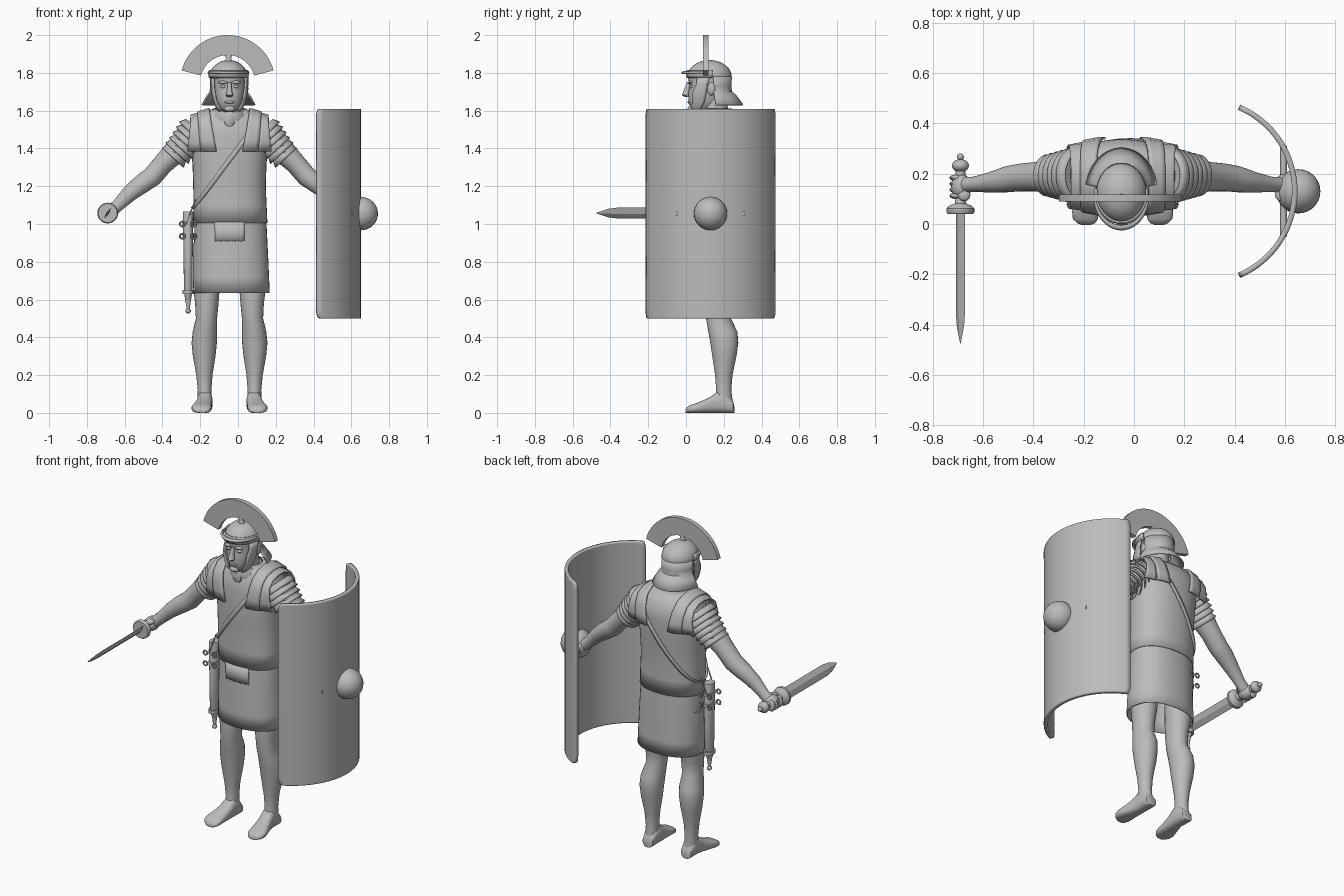
import bpy, bmesh, math
from mathutils import Vector as V

CX = -0.045                                   # body centre line
X, Y, Z = V((1, 0, 0)), V((0, 1, 0)), V((0, 0, 1))
TAU = 2 * math.pi
grey = bpy.data.materials.new("plain_grey")
grey.diffuse_color = (0.5, 0.5, 0.5, 1)


def finish(name, bm, thick=0, angle=40, offset=0):
    bmesh.ops.recalc_face_normals(bm, faces=bm.faces)
    me = bpy.data.meshes.new(name)
    bm.to_mesh(me)
    bm.free()
    me.materials.append(grey)
    ob = bpy.data.objects.new(name, me)
    bpy.context.collection.objects.link(ob)
    if thick:
        m = ob.modifiers.new("thickness", "SOLIDIFY")
        m.thickness, m.offset = thick, offset
    bpy.ops.object.select_all(action="DESELECT")
    ob.select_set(True)
    bpy.context.view_layer.objects.active = ob
    bpy.ops.object.shade_smooth_by_angle(angle=math.radians(angle))
    return ob


def grid(name, rows, closed=False, caps=False, thick=0, angle=40):
    """Skin a list of equally long point rows."""
    bm = bmesh.new()
    vs = [[bm.verts.new(p) for p in r] for r in rows]
    n = len(rows[0])
    for a, b in zip(vs, vs[1:]):
        for i in range(n if closed else n - 1):
            j = (i + 1) % n
            bm.faces.new((a[i], a[j], b[j], b[i]))
    if caps:
        bm.faces.new(vs[0])
        bm.faces.new(vs[-1])
    return finish(name, bm, thick, angle)


def spow(v, p):
    return math.copysign(abs(v) ** p, v)


def loft(name, secs, U=X, W=Y, a0=0, a1=TAU, n=28, p=1, caps=True, thick=0, angle=40):
    """Rings (centre, ru, rw) in the U/W plane; angle 0 points along -W."""
    closed = a1 - a0 > TAU - 1e-4
    rows = []
    for c, ru, rw in secs:
        aa = [a0 + (a1 - a0) * i / (n if closed else n - 1) for i in range(n)]
        rows.append([V(c) + U * ru * spow(math.sin(a), p) - W * rw * spow(math.cos(a), p) for a in aa])
    return grid(name, rows, closed, caps and closed, thick, angle)


def ball(name, c, r, n=20):
    bm = bmesh.new()
    bmesh.ops.create_uvsphere(bm, u_segments=n, v_segments=n // 2 + 2, radius=1)
    for v in bm.verts:
        v.co = V(c) + V((v.co.x * r[0], v.co.y * r[1], v.co.z * r[2]))
    return finish(name, bm)


# torso: (z, centre x, rx, centre y, ry)
BODY = [(0.635, -.033, .198, .185, .145), (0.8, -.036, .194, .185, .14), (1.0, -.04, .188, .185, .132),
        (1.2, -.045, .186, .185, .133), (1.32, -.045, .19, .187, .14), (1.42, -.045, .2, .19, .142),
        (1.5, -.045, .205, .192, .138), (1.56, -.045, .185, .19, .115), (1.59, -.045, .13, .18, .09),
        (1.61, -.045, .075, .165, .07)]


def body(z):
    for a, b in zip(BODY, BODY[1:]):
        if z <= b[0]:
            t = (z - a[0]) / (b[0] - a[0])
            return [u + (v - u) * t for u, v in zip(a, b)]
    return list(BODY[-1])


def skin(a, z, off=0):
    _, cx, rx, cy, ry = body(z)
    return V((cx + (rx + off) * spow(math.sin(a), .9), cy - (ry + off) * spow(math.cos(a), .9), z))


def wrap(name, zs, offs, a0=0, a1=TAU, n=40, thick=.006):
    closed = a1 - a0 > 6
    rows = [[skin(a0 + (a1 - a0) * i / (n if closed else n - 1), z, o) for i in range(n)] for z, o in zip(zs, offs)]
    return grid(name, rows, closed, thick=thick)


# tunic skirt, breastplate and apron
wrap("tunic_skirt", (.635, .72, .8, .9, 1.0, 1.06), (0, 0, 0, 0, 0, -.004))
wrap("cuirass", (1.005, 1.1, 1.2, 1.26, 1.32, 1.37, 1.42, 1.46, 1.5, 1.53, 1.56, 1.575, 1.59, 1.61),
     (.005, .004) + (.003,) * 12)
wrap("front_apron", (.9, .95, 1.01), (0, .004, .008), -.4, .35, 10, .004)

# shoulder belt: where a slanted plane cuts the torso
rows = [[], []]
for i in range(72):
    a, lo, hi = TAU * i / 72, .9, 1.61
    for _ in range(30):
        z = (lo + hi) / 2
        if 1.08 + (skin(a, z).x + .23) * 1.4 > z:
            lo = z
        else:
            hi = z
    q = skin(a, lo, .009)
    rows[0].append(q + V((-.01, 0, .007)))
    rows[1].append(q + V((.01, 0, -.007)))
grid("shoulder_belt", rows, closed=True, thick=.006)

# neck, scarf
loft("neck", [((CX, .165, 1.56), .075, .075), ((CX, .145, 1.64), .066, .07), ((CX, .14, 1.72), .066, .075)])
loft("scarf", [((CX, .155, 1.545), .105, .1), ((CX, .15, 1.575), .098, .1), ((CX, .15, 1.605), .082, .088),
               ((CX, .15, 1.61), .07, .075)])
loft("scarf_knot", [((CX, .07, 1.5), .012, .008), ((CX, .055, 1.54), .03, .014), ((CX, .062, 1.575), .02, .014)], n=10)

# head
loft("head", [((CX, .085, 1.592), .03, .045), ((CX, .09, 1.61), .055, .068), ((CX, .1, 1.65), .073, .088),
              ((CX, .112, 1.7), .081, .1), ((CX, .118, 1.735), .083, .098), ((CX, .12, 1.76), .084, .108),
              ((CX, .12, 1.8), .084, .108)], p=.9)
loft("nose", [((CX, .005, 1.672), .012, .01), ((CX, -.002, 1.682), .02, .02), ((CX, .005, 1.705), .013, .018),
              ((CX, .016, 1.75), .01, .012)], n=12)
ball("mouth", (CX, .019, 1.645), (.028, .012, .008), 12)
ball("chin", (CX, .03, 1.61), (.03, .022, .018), 12)
for s, side in ((-1, "right"), (1, "left")):
    ball(side + "_eye", (CX + s * .034, .03, 1.727), (.016, .013, .009), 12)
    ball(side + "_brow", (CX + s * .034, .022, 1.75), (.026, .013, .009), 12)
    ball(side + "_ear", (CX + s * .088, .135, 1.715), (.012, .022, .034), 14)

# helmet
HX, HY = -.05, .125
loft("helmet_dome", [((HX, HY, 1.768), .097, .114)]
     + [((HX, HY, 1.78 + .088 * math.sin(t * .19)), .1 * math.cos(t * .19), .117 * math.cos(t * .19)) for t in range(9)])
loft("helmet_back", [((HX, HY, 1.78), .097, .114), ((HX, HY, 1.73), .096, .112), ((HX, HY, 1.7), .098, .115),
                     ((HX, HY, 1.68), .114, .138), ((HX, HY, 1.63), .142, .176)],
     a0=1.75, a1=TAU - 1.75, thick=.008)
loft("helmet_brow_band", [((HX, HY, 1.775), .1, .118), ((HX, HY, 1.79), .104, .122), ((HX, HY, 1.815), .1, .117)],
     a0=-1.7, a1=1.7, thick=.008)
loft("helmet_peak", [((HX, .11, 1.806), .1, .115), ((HX, .11, 1.8), .108, .134)], a0=-1.5, a1=1.5, thick=.01)
for s, side in ((-1, "right"), (1, "left")):      # cheek plates
    rows = []
    for z, f, b, r in ((1.775, .06, .125, .096), (1.74, .055, .115, .096), (1.71, .04, .11, .094), (1.68, .032, .105, .09),
                       (1.65, .035, .1, .083), (1.62, .028, .085, .07), (1.598, .035, .07, .055)):
        rows.append([(CX + s * (r - .014 * (1 - t / 4) ** 2), f + (b - f) * t / 4, z) for t in range(5)])
    grid(side + "_cheek_guard", rows, thick=.008)

# crest fan and its post
bm = bmesh.new()
N, C = 28, (-.055, 1.748)
ring = []
for i in range(N + 1):
    a = math.radians(15 + 150 * i / N)
    ring.append([bm.verts.new((C[0] + r * math.cos(a), y, C[1] + r * math.sin(a)))
                 for r, y in ((.146, .09), (.252, .09), (.252, .118), (.146, .118))])
for a, b in zip(ring, ring[1:]):
    for k in range(4):
        bm.faces.new((a[k], a[(k + 1) % 4], b[(k + 1) % 4], b[k]))
bm.faces.new(ring[0])
bm.faces.new(ring[-1])
finish("helmet_crest", bm)
loft("crest_post", [((HX, .105, 1.85), .03, .02), ((HX, .105, 1.875), .014, .012), ((HX, .105, 1.9), .02, .013)], n=14)

for s, side in ((-1, "right"), (1, "left")):
    def P(x, y, z):
        return V((CX + s * x, y, z))
    # leg and foot
    loft(side + "_leg", [(P(.12, .19, .9), .075, .08), (P(.122, .18, .66), .07, .078), (P(.12, .172, .58), .062, .07),
                         (P(.122, .172, .5), .056, .066), (P(.13, .195, .43), .065, .077), (P(.134, .203, .37), .067, .074),
                         (P(.134, .203, .3), .06, .064), (P(.133, .2, .2), .043, .046), (P(.132, .2, .12), .036, .04),
                         (P(.132, .198, .05), .038, .05)])
    loft(side + "_foot", [(P(.13, y, h / 2) + X * s * dx, w, h / 2) for y, h, w, dx in
                          ((.256, .03, .02, 0), (.25, .06, .034, 0), (.22, .1, .04, 0), (.17, .115, .04, 0), (.13, .085, .043, .005),
                           (.09, .066, .048, .012), (.05, .05, .053, .018), (.02, .04, .05, .018), (.003, .028, .035, .015),
                           (-.003, .015, .02, .015))], W=Z, p=.75)
    # arm
    d = V((s * .7, 0, -.7)).normalized()
    loft(side + "_arm", [(P(.19, .19, 1.49), .08, .075), (P(.28, .19, 1.39), .07, .065), (P(.35, .188, 1.32), .058, .055),
                         (P(.41, .185, 1.25), .055, .054), (P(.46, .178, 1.215), .052, .052), (P(.53, .165, 1.16), .04, .043),
                         (P(.59, .158, 1.1), .03, .033), (P(.625, .155, 1.07), .032, .034)], U=Y, W=d.cross(Y))
    # fist
    ball(side + "_fist", P(.643, .15, 1.058), (.04, .05, .042))
    for k in range(4):
        ball(side + "_finger", P(.662, .112 + k * .024, 1.052), (.027, .013, .035), 12)
    ball(side + "_thumb", P(.63, .115, 1.085), (.025, .025, .014), 12)
    # overlapping shoulder lames
    d = V((s * .68, 0, -.73)).normalized()
    for k in range(6):
        c = P(.165 + .022 * k, .193, 1.495 - .0235 * k)
        r = .104 - .006 * k
        loft(f"{side}_shoulder_lame", [(c, r - .01, r * .92 - .01), (c + d * .036, r + .007, r * .92 + .007)],
             U=Y, W=d.cross(Y), thick=.007, caps=False)
    # shoulder straps running over from chest to back
    for label, x0, x1, t0, t1, lift in (("outer", .15, .222, .165, .205, 0), ("inner", .068, .152, .105, .168, .007)):
        rows = []
        for y, z, k in ((.043, 1.385, 0), (.042, 1.44, .3), (.048, 1.5, .6), (.068, 1.555, .85), (.11, 1.592, 1),
                        (.17, 1.605, 1), (.23, 1.602, 1), (.29, 1.575, .85), (.325, 1.52, .6), (.337, 1.46, .3),
                        (.338, 1.41, 0)):
            xa, xb = x0 + (t0 - x0) * k, x1 + (t1 - x1) * k
            row = []
            for i in range(5):
                x = xa + (xb - xa) * i / 4
                sag = max(0, x - .1)              # falls away towards the arm
                mid = 1 if y > .19 else -1
                row.append(P(x, y - mid * (sag * .28 * (1 - k) + .004) + mid * lift, z - sag * .3 * k + lift * k))
            rows.append(row)
        grid(f"{side}_{label}_shoulder_strap", rows, thick=.01)

# sword along y in the right hand, blade tilted
sx, sz = -.69, 1.058
u = V((math.sin(.55), 0, math.cos(.55)))
w = u.cross(Y)
loft("sword_blade", [((sx, y, sz), r, t) for y, r, t in ((.06, .034, .008), (-.36, .034, .008), (-.41, .027, .007),
                                                        (-.475, .002, .001))], U=u, W=w, n=4, angle=20)
loft("sword_guard", [((sx, y, sz), r, r) for y, r in ((.04, .05), (.046, .055), (.062, .055), (.072, .045),
                                                      (.082, .022), (.1, .02))], W=Z)
loft("sword_grip", [((sx, y, sz), .02, .02) for y in (.09, .215)], W=Z, n=16)
ball("sword_pommel", (sx, .232, sz), (.034, .026, .034))
ball("sword_pommel_knob", (sx, .267, sz), (.014, .014, .014), 12)

# scabbard at the hip with its rings
loft("scabbard", [((-.264, .15, z), a, b) for z, a, b in ((.59, .014, .01), (.64, .022, .032), (.8, .024, .036),
                                                          (1.06, .028, .038), (1.066, .026, .036))], n=16)
for z in (.64, .935, 1.0):
    loft("scabbard_band", [((-.264, .15, z - .01), .03, .041), ((-.264, .15, z + .01), .03, .041)], n=16)
loft("scabbard_tip", [((-.264, .15, .545), .008, .008), ((-.264, .15, .6), .016, .014)], n=10)
ball("scabbard_knob", (-.264, .15, .54), (.015, .015, .014), 12)
for z in (.935, 1.0):
    for y in (.105, .195):
        for x in (-.295, -.235):
            bpy.ops.mesh.primitive_torus_add(major_radius=.013, minor_radius=.005, major_segments=14, minor_segments=6,
                                             location=(x, y, z), rotation=(math.pi / 2, 0, 0))
            bpy.context.object.name = "scabbard_ring"
            bpy.context.object.data.materials.append(grey)
for y in (.11, .19):
    loft("scabbard_hanger", [((-.275, y, 1.0), .004, .004), ((-.225, y, 1.13), .004, .004)], n=6)

# curved shield, rounded at its corners
R, HA, T = .374, 1.17, .022
rows = []
for z, k in ((.5, .955), (.506, .98), (.525, .996), (.55, 1), (1.055, 1), (1.56, 1), (1.585, .996), (1.604, .98), (1.61, .955)):
    rows.append([(.276 + (R - T / 2) * math.cos(a), .13 + (R - T / 2) * math.sin(a), z)
                 for a in [HA * k * (2 * i / 32 - 1) for i in range(33)]])
grid("shield", rows, thick=T)
ball("shield_boss", (.653, .13, 1.055), (.088, .088, .088), 28)
loft("shield_grip", [((.595, -.05, 1.055), .014, .016), ((.595, .31, 1.055), .014, .016)], W=Z, n=12)
